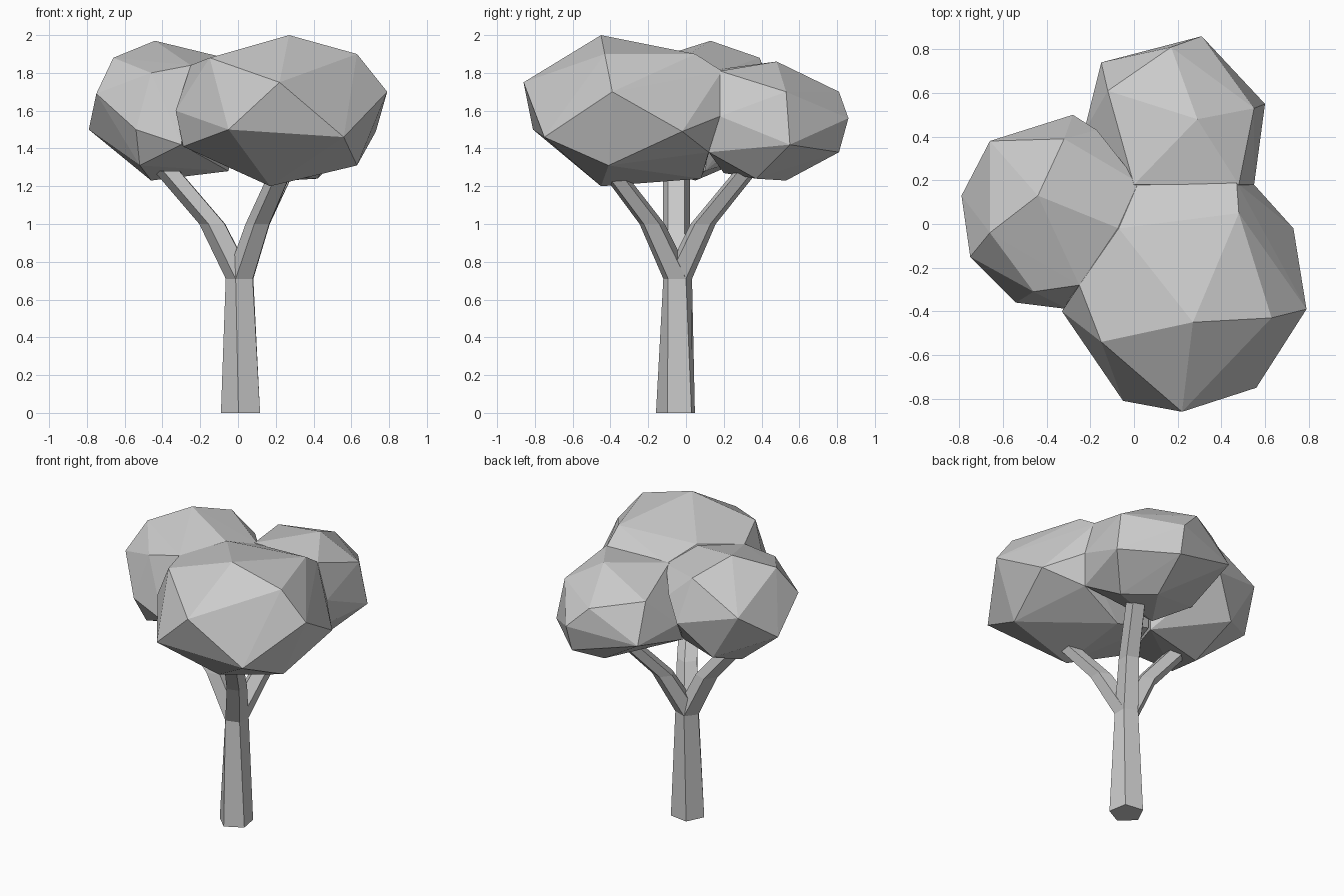
import bpy, bmesh, math

if "Cube" in bpy.data.objects:
    bpy.data.objects.remove(bpy.data.objects["Cube"], do_unlink=True)

GREY = (0.6, 0.6, 0.6, 1.0)
grey = bpy.data.materials.new("plain grey")
grey.use_nodes = True
grey.diffuse_color = GREY
grey.node_tree.nodes["Principled BSDF"].inputs["Base Color"].default_value = GREY


def finish(name, bm):
    """Turn the bmesh into a flat-shaded object with outward normals."""
    bmesh.ops.recalc_face_normals(bm, faces=bm.faces[:])
    mesh = bpy.data.meshes.new(name)
    bm.to_mesh(mesh)
    bm.free()
    mesh.materials.append(grey)
    obj = bpy.data.objects.new(name, mesh)
    bpy.context.collection.objects.link(obj)
    return obj


def five_sided_limb(name, stations):
    """Loft level pentagons through stations of (x, y, z, radius, turn)."""
    bm = bmesh.new()
    rings = []
    for x, y, z, radius, turn in stations:
        angles = [math.radians(turn + 72 * i) for i in range(5)]
        rings.append([bm.verts.new((x + radius * math.cos(a),
                                    y + radius * math.sin(a), z)) for a in angles])
    for low, high in zip(rings, rings[1:]):
        for i in range(5):
            j = (i + 1) % 5
            bm.faces.new((low[i], low[j], high[j], high[i]))
    bm.faces.new(rings[0][::-1])
    bm.faces.new(rings[-1])
    return finish(name, bm)


def faceted_crown(name, corners):
    """Wrap a faceted foliage clump around its corner points."""
    bm = bmesh.new()
    for corner in corners:
        bm.verts.new(corner)
    hull = bmesh.ops.convex_hull(bm, input=bm.verts[:])
    unused = set(hull["geom_interior"]) | set(hull["geom_unused"])
    loose = [g for g in unused if isinstance(g, bmesh.types.BMVert)]
    bmesh.ops.delete(bm, geom=loose, context="VERTS")
    return finish(name, bm)


# Slightly twisted trunk, and three branches growing out of its top ring
fork = (0.015, -0.045, 0.71, 0.08, 34)
five_sided_limb("trunk", [(0.018, -0.05, 0, 0.11, 46), fork])
five_sided_limb("right_branch", [fork, (-0.13, -0.05, 1.0, 0.075, 34),
                                 (-0.37, -0.05, 1.28, 0.075, 34)])
five_sided_limb("front_branch", [fork, (0.11, -0.18, 1.0, 0.07, 34),
                                 (0.22, -0.37, 1.25, 0.065, 34)])
five_sided_limb("back_branch", [fork, (0.11, 0.09, 1.0, 0.07, 34),
                                (0.24, 0.31, 1.27, 0.065, 34)])

# Large front foliage clump
faceted_crown("front_crown", [
    (0.27, -0.45, 2.0), (0.22, -0.86, 1.75), (0.79, -0.39, 1.7),
    (0.56, -0.75, 1.46), (-0.05, -0.81, 1.5), (-0.15, -0.54, 1.88),
    (0.63, -0.41, 1.31), (0.63, -0.43, 1.9), (0.17, -0.45, 1.2),
    (0.73, -0.02, 1.49), (0.48, 0.05, 1.9), (-0.07, -0.02, 1.89),
    (-0.33, -0.4, 1.6), (-0.29, -0.4, 1.41), (0.55, 0.18, 1.57),
    (0.47, 0.19, 1.81), (0.02, 0.19, 1.81), (0.2, 0.08, 1.24),
    (-0.25, -0.28, 1.84), (0.5, 0.12, 1.38), (-0.05, 0.08, 1.3)])

# Foliage clump on the right
faceted_crown("right_crown", [
    (-0.44, 0.13, 1.97), (-0.66, -0.04, 1.88), (-0.75, -0.15, 1.69),
    (-0.79, 0.13, 1.5), (-0.54, -0.36, 1.5), (-0.46, -0.31, 1.8),
    (-0.66, 0.38, 1.69), (-0.32, 0.39, 1.88), (-0.46, 0.05, 1.23),
    (-0.52, -0.25, 1.31), (-0.28, 0.5, 1.6), (-0.07, -0.02, 1.88),
    (-0.47, 0.38, 1.37), (-0.05, 0.1, 1.28), (-0.3, -0.39, 1.42),
    (-0.25, -0.28, 1.84), (0.02, 0.19, 1.81), (-0.17, 0.43, 1.74)])

# Foliage clump at the back
faceted_crown("back_crown", [
    (0.29, 0.48, 1.86), (0.31, 0.86, 1.56), (0.17, 0.81, 1.7),
    (-0.15, 0.74, 1.5), (-0.12, 0.61, 1.75), (0.6, 0.55, 1.42),
    (0.55, 0.53, 1.7), (0.55, 0.18, 1.57), (0.48, 0.18, 1.81),
    (0.0, 0.18, 1.82), (0.42, 0.37, 1.24), (0.25, 0.53, 1.23),
    (0.3, 0.81, 1.38), (-0.23, 0.42, 1.55), (0.02, 0.2, 1.27),
    (0.5, 0.12, 1.38), (-0.2, 0.32, 1.4)])
